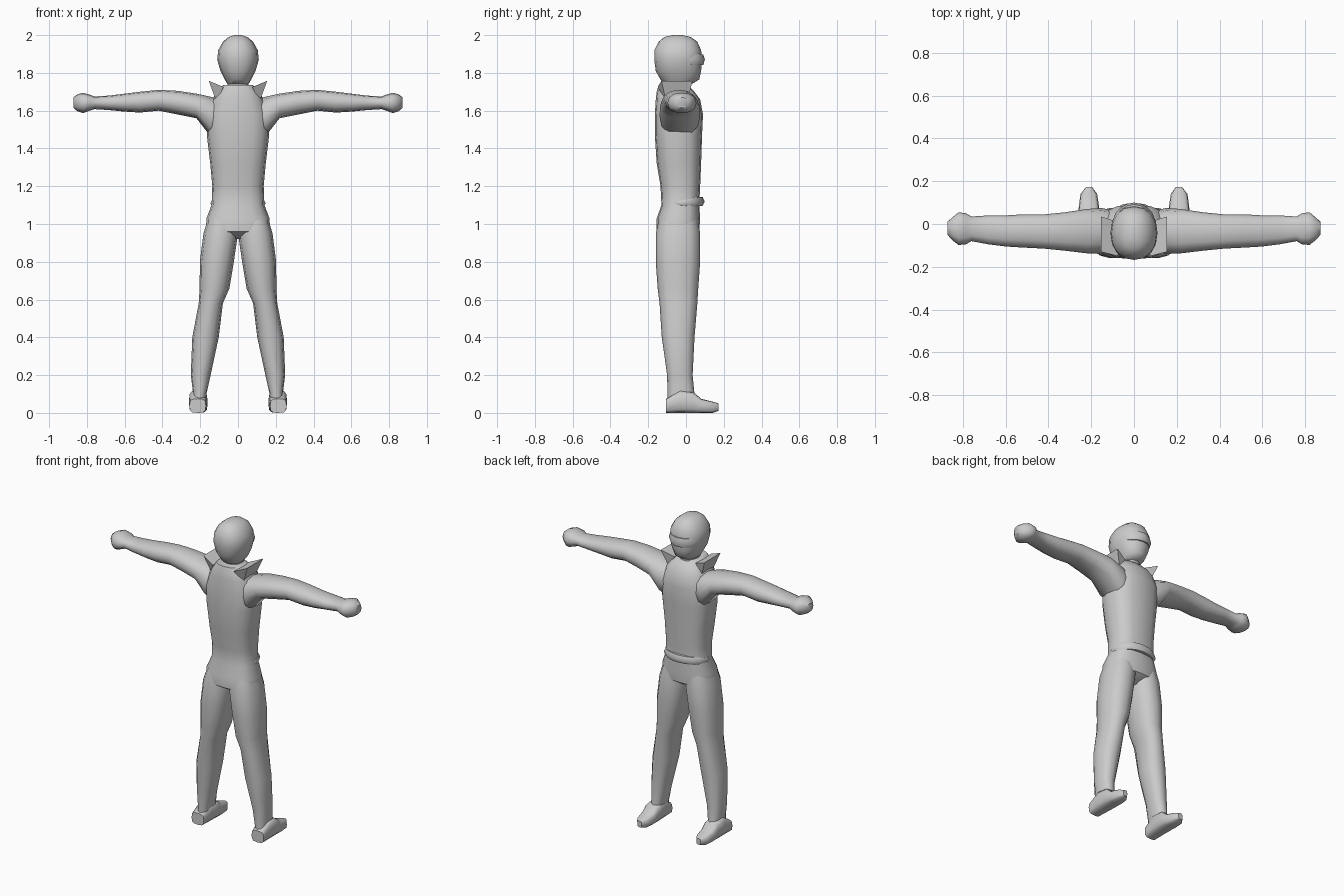
import bpy, bmesh
from math import sin, cos, pi, radians, copysign
from mathutils import Vector

cube = bpy.data.objects.get("Cube")
if cube:
    bpy.data.objects.remove(cube, do_unlink=True)

grey = bpy.data.materials.new("plain_grey")
grey.use_nodes = True
colour = (0.6, 0.6, 0.6, 1)
grey.diffuse_color = colour
grey.node_tree.nodes["Principled BSDF"].inputs["Base Color"].default_value = colour


def finish(name, bm, angle=50):
    """Turn a bmesh into a smooth shaded object."""
    bmesh.ops.recalc_face_normals(bm, faces=bm.faces)
    mesh = bpy.data.meshes.new(name)
    bm.to_mesh(mesh)
    bm.free()
    mesh.materials.append(grey)
    obj = bpy.data.objects.new(name, mesh)
    bpy.context.collection.objects.link(obj)
    bpy.ops.object.select_all(action="DESELECT")
    obj.select_set(True)
    bpy.context.view_layer.objects.active = obj
    bpy.ops.object.shade_smooth_by_angle(angle=radians(angle))
    return obj


def skin(bm, rings):
    """Bridge successive vertex rings and cap both ends."""
    for low, high in zip(rings, rings[1:]):
        for i in range(len(low)):
            j = (i + 1) % len(low)
            bm.faces.new((low[i], low[j], high[j], high[i]))
    bm.faces.new(rings[0])
    bm.faces.new(rings[-1])


def loft(name, axis, sections, side=1, power=0.85, count=12):
    """Loft rounded sections: position, then low and high of the two other axes."""
    bm = bmesh.new()
    rings = []
    for position, a_low, a_high, b_low, b_high in sections:
        ring = []
        for i in range(count):
            turn = 2 * pi * i / count
            u, v = (copysign(abs(f) ** power, f) if abs(f) > 1e-6 else 0
                    for f in (cos(turn), sin(turn)))
            a = (a_low + a_high + u * (a_high - a_low)) / 2
            b = (b_low + b_high + v * (b_high - b_low)) / 2
            point = {"x": (position, a, b), "y": (a, position, b), "z": (a, b, position)}[axis]
            ring.append(bm.verts.new((point[0] * side, point[1], point[2])))
        rings.append(ring)
    skin(bm, rings)
    return finish(name, bm)


def upright(name, sections, **options):
    """Loft a part symmetric in x: height, half width, rear y, front y."""
    return loft(name, "z", [(z, -w, w, rear, front) for z, w, rear, front in sections], **options)


def band(name, centre, width, depth, thick, tall, overrun, drop, steps=14):
    """Tapered roll wrapped round the +y side of the body."""
    bm = bmesh.new()
    rings = []
    for s in range(steps + 1):
        turn = -overrun + (pi + 2 * overrun) * s / steps
        fade = max(0.15, min(1, 3.5 * min(s, steps - s) / steps))
        out = Vector((cos(turn), sin(turn), 0))
        base = centre + Vector((cos(turn) * width, sin(turn) * depth, 0))
        base.z -= drop * (1 - max(0, sin(turn)))
        ring = []
        for k in range(6):
            spin = 2 * pi * k / 6
            ring.append(bm.verts.new(base + out * (thick * fade * cos(spin))
                                     + Vector((0, 0, tall * fade * sin(spin)))))
        rings.append(ring)
    skin(bm, rings)
    return finish(name, bm)


# Torso and hips
upright("torso", [
    (0.92, 0.07, -0.09, 0.01),
    (0.96, 0.17, -0.155, 0.07),
    (1.03, 0.167, -0.155, 0.075),
    (1.1, 0.14, -0.13, 0.07),
    (1.2, 0.136, -0.135, 0.075),
    (1.32, 0.147, -0.155, 0.08),
    (1.47, 0.165, -0.165, 0.085),
    (1.58, 0.165, -0.165, 0.09),
    (1.66, 0.135, -0.16, 0.075),
    (1.7, 0.115, -0.155, 0.045),
    (1.735, 0.08, -0.145, 0.01)], power=0.75, count=16)

# Neck and head
upright("neck", [(1.66, 0.075, -0.12, 0.03), (1.72, 0.055, -0.1, 0.02),
                 (1.8, 0.06, -0.11, 0.03)])
upright("head", [
    (1.74, 0.055, -0.11, 0.03),
    (1.765, 0.07, -0.135, 0.07),
    (1.81, 0.093, -0.16, 0.08),
    (1.87, 0.11, -0.168, 0.085),
    (1.92, 0.105, -0.168, 0.08),
    (1.965, 0.08, -0.145, 0.06),
    (1.99, 0.05, -0.115, 0.025),
    (2, 0.02, -0.07, -0.02)], power=0.9, count=16)
band("visor", Vector((0, -0.04, 1.87)), 0.096, 0.122, 0.018, 0.033, 0.4, 0)

# Rolled hem at the waist
band("waist_hem", Vector((0, -0.03, 1.12)), 0.135, 0.107, 0.022, 0.027, 0.6, 0.01)

for side, label in ((1, "left"), (-1, "right")):
    # Arm with a closed hand
    loft(label + "_arm", "x", [
        (0.09, -0.12, 0.06, 1.46, 1.66),
        (0.15, -0.14, 0.075, 1.47, 1.675),
        (0.22, -0.137, 0.07, 1.56, 1.69),
        (0.32, -0.125, 0.055, 1.58, 1.705),
        (0.42, -0.115, 0.045, 1.6, 1.71),
        (0.52, -0.11, 0.045, 1.59, 1.7),
        (0.6, -0.105, 0.04, 1.595, 1.69),
        (0.68, -0.095, 0.04, 1.603, 1.68),
        (0.76, -0.08, 0.035, 1.608, 1.675),
        (0.785, -0.095, 0.05, 1.6, 1.685),
        (0.82, -0.098, 0.055, 1.587, 1.695),
        (0.85, -0.075, 0.03, 1.597, 1.687),
        (0.872, -0.05, 0.01, 1.615, 1.67)], side=side)

    # Leg
    loft(label + "_leg", "z", [
        (1.04, 0.01, 0.155, -0.14, 0.06),
        (0.95, 0, 0.183, -0.16, 0.075),
        (0.8, 0.022, 0.202, -0.16, 0.075),
        (0.66, 0.045, 0.203, -0.15, 0.065),
        (0.58, 0.08, 0.208, -0.14, 0.06),
        (0.4, 0.102, 0.242, -0.128, 0.045),
        (0.2, 0.145, 0.25, -0.1, 0.035),
        (0.1, 0.167, 0.237, -0.098, 0.045),
        (0.03, 0.17, 0.25, -0.095, 0.05)], side=side)

    # Foot pointing along +y
    loft(label + "_foot", "y", [
        (-0.105, 0.17, 0.257, 0, 0.075),
        (-0.03, 0.163, 0.26, 0, 0.12),
        (0.04, 0.16, 0.26, 0, 0.11),
        (0.08, 0.163, 0.258, 0, 0.075),
        (0.14, 0.172, 0.25, 0, 0.06),
        (0.172, 0.195, 0.225, 0.01, 0.05)], side=side, power=0.6)

    # Upturned collar flap: a wedge with a raised outer edge
    bm = bmesh.new()
    ends = []
    for rear in (True, False):
        edge = -0.13 if rear else 0.035
        root = -0.15 if rear else 0.01
        corners = ((0.155, edge, 1.758), (0.075, root, 1.725), (0.115, root * 0.7, 1.65))
        ends.append([bm.verts.new((x * side, y, z)) for x, y, z in corners])
    skin(bm, ends)
    finish(label + "_collar", bm, angle=30)
